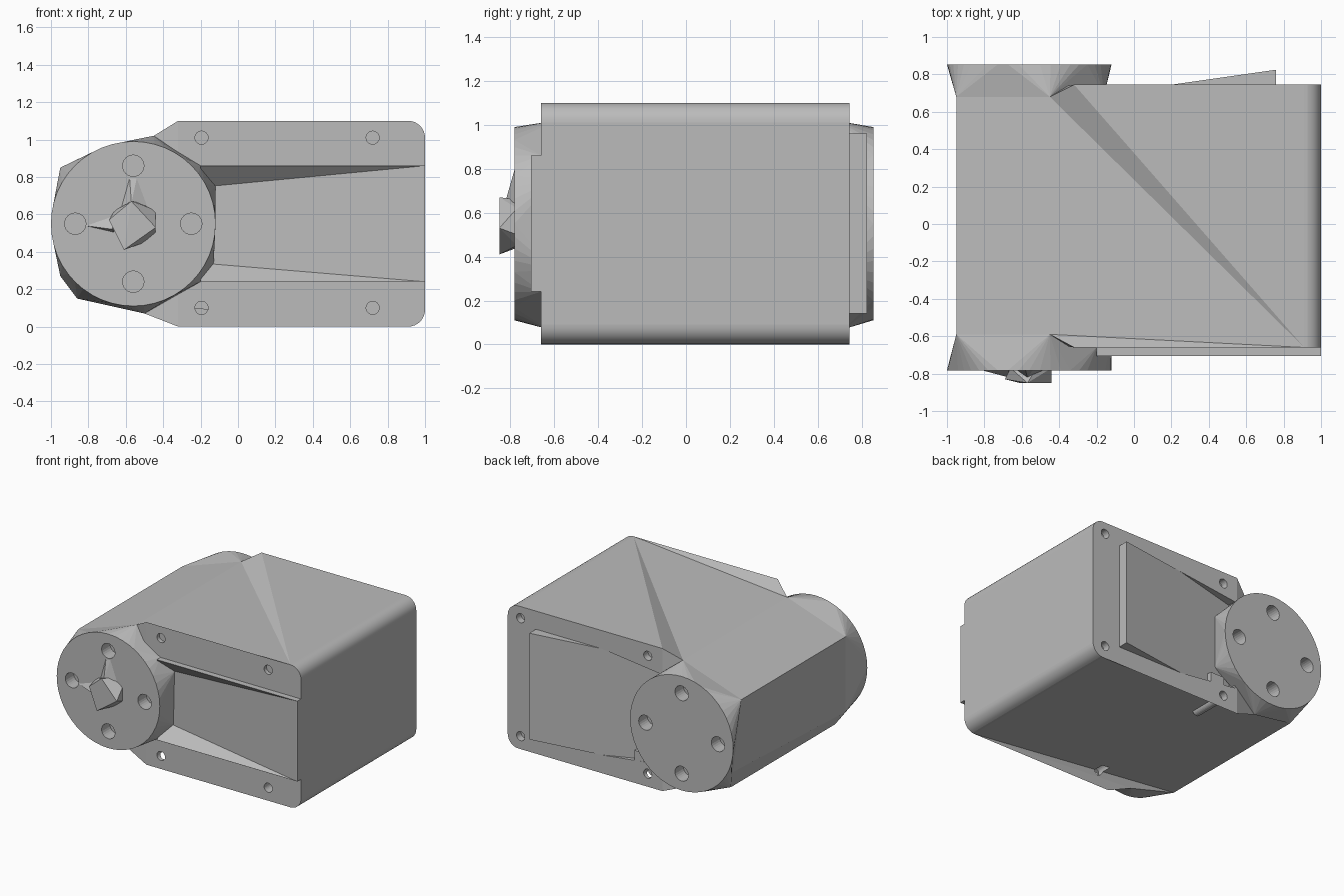
import bpy, bmesh, math

if "Cube" in bpy.data.objects:
    bpy.data.objects.remove(bpy.data.objects["Cube"])

grey = bpy.data.materials.new("housing_grey")
grey.use_nodes = True
grey.diffuse_color = (0.5, 0.5, 0.5, 1)
grey.node_tree.nodes["Principled BSDF"].inputs["Base Color"].default_value = (0.5, 0.5, 0.5, 1)


def finish(name, bm):
    bmesh.ops.recalc_face_normals(bm, faces=bm.faces)
    mesh = bpy.data.meshes.new(name)
    bm.to_mesh(mesh)
    bm.free()
    mesh.materials.append(grey)
    obj = bpy.data.objects.new(name, mesh)
    bpy.context.collection.objects.link(obj)
    return obj


def add_hull(bm, points):
    verts = [bm.verts.new(p) for p in points]
    res = bmesh.ops.convex_hull(bm, input=verts)
    junk = {v for v in res["geom_interior"] + res["geom_unused"]
            if isinstance(v, bmesh.types.BMVert) and v.is_valid}
    bmesh.ops.delete(bm, geom=list(junk), context='VERTS')


def hull(name, points):
    bm = bmesh.new()
    add_hull(bm, points)
    return finish(name, bm)


def circle(cx, cz, r, y, n):
    return [(cx + r * math.cos(2 * math.pi * i / n), y, cz + r * math.sin(2 * math.pi * i / n))
            for i in range(n)]


def rods(name, centres, r, y0, y1):
    bm = bmesh.new()
    for x, z in centres:
        add_hull(bm, circle(x, z, r, y0, 24) + circle(x, z, r, y1, 24))
    return finish(name, bm)


def cut(target, cutter, keep=False):
    mod = target.modifiers.new("cut", 'BOOLEAN')
    mod.operation = 'DIFFERENCE'
    mod.solver = 'EXACT'
    mod.object = cutter
    bpy.context.view_layer.objects.active = target
    bpy.ops.object.modifier_apply(modifier=mod.name)
    if not keep:
        bpy.data.objects.remove(cutter)


FRONT, BACK, TOP = -0.66, 0.745, 1.1
FRONT_END, BACK_END = -0.59, 0.68
CX, CZ, R = -0.56, 0.55, 0.44

# Housing outline: rounded right end, then the narrower left end
rad = 0.09
right = [(-0.32, TOP)]
for cz, a0 in ((TOP - rad, 90), (rad, 0)):
    for i in range(9):
        a = math.radians(a0 - i * 90 / 8)
        right.append((1 - rad + rad * math.cos(a), cz + rad * math.sin(a)))
right.append((-0.32, 0))
left_front = [(-0.5, -0.63, 0.07)] + [(x, FRONT_END, z) for x, z in
                                      ((-0.86, 0.15), (-0.95, 0.27), (-0.95, 0.85), (-0.45, 1.02))]
left_back = [(-0.5, 0.72, 0.07)] + [(x, BACK_END, z) for x, z in
                                    ((-0.86, 0.15), (-0.876, 0.27), (-0.95, 0.85), (-0.45, 1.02))]

bm = bmesh.new()
f = [bm.verts.new(p) for p in [(x, FRONT, z) for x, z in right] + left_front]
b = [bm.verts.new(p) for p in [(x, BACK, z) for x, z in right] + left_back]
n, total = len(right), len(right) + len(left_front)
for ring in (f, b):
    bm.faces.new(ring[:n])
    bm.faces.new(ring[n + 1:])
    bm.faces.new((ring[n], ring[n + 1], ring[-1]))
    bm.faces.new((ring[0], ring[n - 1], ring[n], ring[-1]))
for i in list(range(1, n - 2)) + list(range(n + 1, total - 1)):
    bm.faces.new((f[i], f[i + 1], b[i + 1], b[i]))
# Faceted top, sloping down to the left end
for tri in ((f[1], b[1], b[0]), (f[1], b[0], b[-1]), (f[1], b[-1], f[-1]), (f[1], f[-1], f[0])):
    bm.faces.new(tri)
# Underside: one slope rising to the left, with thin rails standing proud of it
low = n - 2
for tri in ((f[low], b[low], b[n + 1]), (f[low], b[n + 1], f[n + 1])):
    bm.faces.new(tri)
for ring in (f, b):
    bm.faces.new((ring[low], ring[n + 1], ring[n]))
    bm.faces.new((ring[low], ring[n], ring[n - 1]))
housing = finish("housing", bm)

# Raised front panel between the rails, with a sloping recess
panel = hull("front_panel", [(x, y, z) for x in (-0.2, 1) for y in (-0.705, -0.64) for z in (0.24, 0.86)])
recess = hull("recess_cutter",
              [(1, -0.706, 0.86), (1, -0.706, 0.24), (-0.22, -0.706, 0.86), (-0.22, -0.706, 0.24),
               (-0.2, -0.595, 0.745), (-0.2, -0.595, 0.34)]
              + [(x, -0.8, z) for x in (-0.22, 1) for z in (0.24, 0.86)])
cut(housing, recess, keep=True)
cut(panel, recess)

# Back panel: one sloping face, raised at the right and sunk in at the left
cut(housing, hull("back_recess_cutter",
                  [(x, y, z) for x, y, bottom, top in
                   ((0.2, 0.745, 0.14, 0.96), (0.2, 0.8, 0.14, 0.96),
                    (-0.3, 0.8, 0.2, 0.9), (-0.3, 0.678, 0.2, 0.9)) for z in (bottom, top)]))
hull("back_panel", [(x, y, z) for z in (0.14, 0.96) for x, y in ((0.2, 0.745), (0.76, 0.72), (0.76, 0.825))])
hull("back_lug", [(x, y, z) for x in (-0.2, -0.08) for y in (0.69, 0.744) for z in (0.14, 0.25)])

# Screw holes in the rails; one boss shows below the sloping underside
cut(housing, rods("lower_screw_cutter", [(-0.195, 0.1), (0.72, 0.1)], 0.035, -0.8, -0.54))
cut(housing, rods("upper_screw_cutter", [(-0.195, 1.01), (0.72, 1.01)], 0.035, -0.8, -0.63))
cut(housing, rods("back_screw_cutter", [(x, z) for x in (-0.195, 0.89) for z in (0.1, 1.01)],
                  0.035, 0.9, 0.69))
rods("screw_boss", [(-0.195, 0.1)], 0.035, 0.45, 0.69)

# Smooth only the rounded edges of the housing
bpy.ops.object.select_all(action='DESELECT')
housing.select_set(True)
bpy.context.view_layer.objects.active = housing
bpy.ops.object.shade_smooth_by_angle(angle=math.radians(30))
for p in housing.data.polygons:
    p.use_smooth = p.center.x > 0.9 and 0.05 < abs(p.normal.z) < 0.995 and abs(p.normal.y) < 0.01

# Round output flanges, blending into the faceted left end
disc_spots = [(CX + dx, CZ + dz) for dx, dz in ((0.31, 0), (-0.31, 0), (0, 0.31), (0, -0.31))]
front_flange = hull("front_flange", circle(CX, CZ, R, -0.782, 48) + left_front
                    + [(-0.2, FRONT, 0.86), (-0.2, FRONT, 0.24), (-0.12, -0.6, 0.75), (-0.13, -0.6, 0.34)])
back_flange = hull("back_flange", circle(CX, CZ, R, 0.853, 48) + left_back
                   + [(-0.16, 0.69, 0.75), (-0.16, 0.69, 0.34)])
cut(front_flange, rods("front_flange_cutter", disc_spots, 0.057, -0.9, -0.68))
cut(back_flange, rods("back_flange_cutter", disc_spots, 0.057, 0.9, 0.75))

# Faceted hub with two spurs on the front flange
hull("hub", [(-0.61, -0.85, 0.41), (-0.44, -0.85, 0.53), (-0.57, -0.85, 0.67), (-0.69, -0.83, 0.57),
             (-0.6, -0.77, 0.44), (-0.5, -0.77, 0.45), (-0.44, -0.77, 0.5), (-0.44, -0.77, 0.62),
             (-0.52, -0.77, 0.66), (-0.66, -0.77, 0.62)])
hull("upper_spur", [(-0.58, -0.78, 0.8), (-0.54, -0.78, 0.8), (-0.64, -0.77, 0.63),
                    (-0.46, -0.77, 0.64), (-0.57, -0.82, 0.66)])
hull("side_spur", [(-0.82, -0.78, 0.54), (-0.67, -0.77, 0.61), (-0.66, -0.77, 0.5), (-0.67, -0.82, 0.52)])
